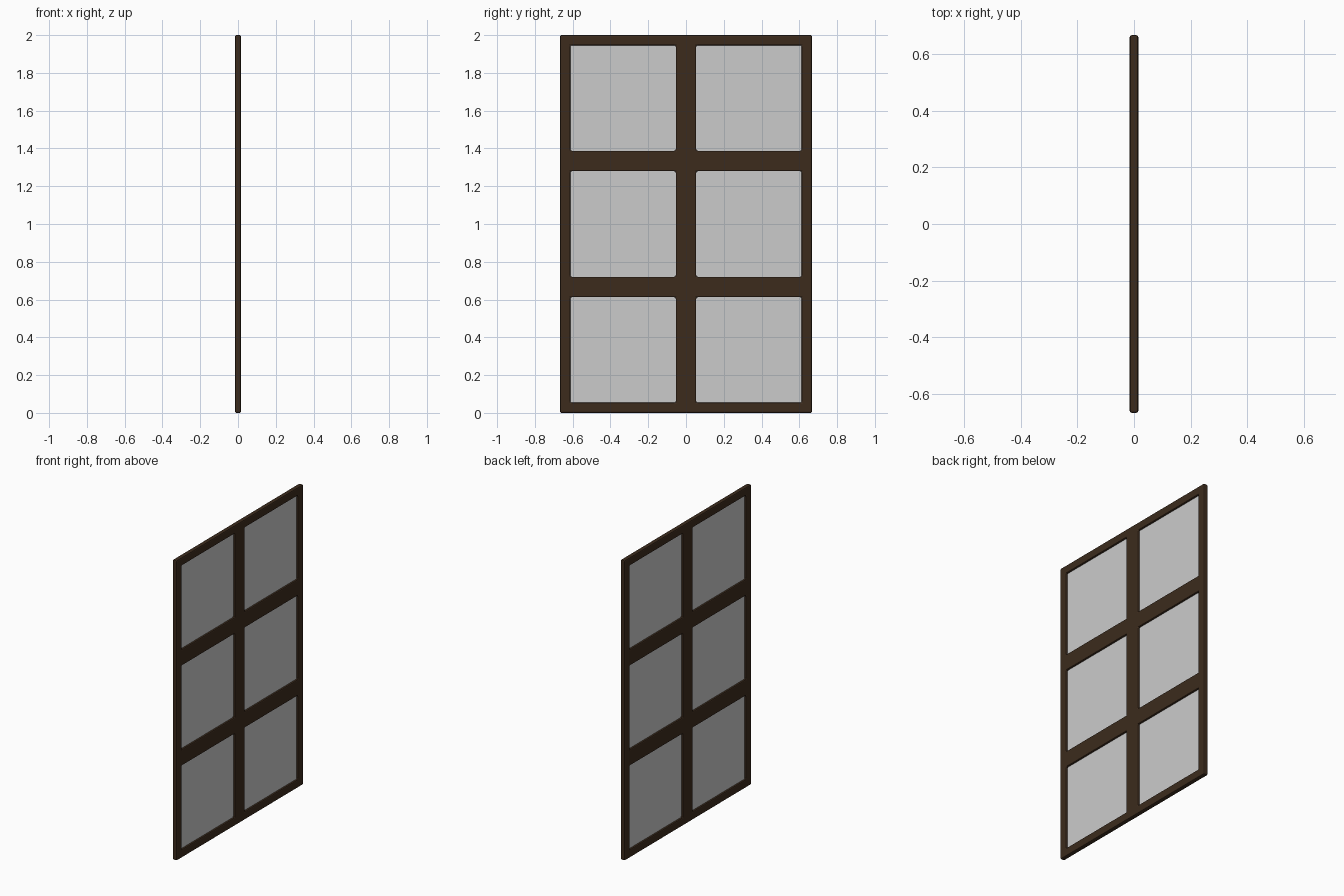
import bpy, bmesh

if "Cube" in bpy.data.objects:
    bpy.data.objects.remove(bpy.data.objects["Cube"])

T = 0.03            # frame thickness
CELL = 2 / 3        # square cell size
BAR = 0.054         # frame width around each cell


def material(name, color):
    m = bpy.data.materials.new(name)
    m.diffuse_color = color
    m.use_nodes = True
    m.node_tree.nodes["Principled BSDF"].inputs["Base Color"].default_value = m.diffuse_color
    return m


def add_object(name, bm, mat):
    me = bpy.data.meshes.new(name)
    bm.to_mesh(me)
    bm.free()
    ob = bpy.data.objects.new(name, me)
    bpy.context.collection.objects.link(ob)
    me.materials.append(mat)
    return ob


wood = material("dark_wood", (0.045, 0.024, 0.012, 1))
glass = material("glass", (0.6, 0.6, 0.6, 0.65))

# Grid lines of the frame: bar and opening edges
ys = [-CELL, -CELL + BAR, -BAR, BAR, CELL - BAR, CELL]
zs = [0] + [z for k in range(3) for z in (k * CELL + BAR, (k + 1) * CELL - BAR)] + [2]

# Lattice frame: flat grid with six openings, thickened and chamfered
bm = bmesh.new()
v = [[bm.verts.new((-T / 2, y, z)) for z in zs] for y in ys]
for i in range(len(ys) - 1):
    for j in range(len(zs) - 1):
        if not (i % 2 and j % 2):
            bm.faces.new((v[i][j], v[i][j + 1], v[i + 1][j + 1], v[i + 1][j]))
ext = bmesh.ops.extrude_face_region(bm, geom=bm.faces[:], use_keep_orig=True)
moved = [g for g in ext["geom"] if isinstance(g, bmesh.types.BMVert)]
bmesh.ops.translate(bm, verts=moved, vec=(T, 0, 0))
bmesh.ops.recalc_face_normals(bm, faces=bm.faces)
frame = add_object("window_frame", bm, wood)
bev = frame.modifiers.new("chamfer", 'BEVEL')
bev.width = 0.007
bev.segments = 2
bev.limit_method = 'ANGLE'

# Six thin panes seated in the openings
for i in (1, 3):
    for j in (1, 3, 5):
        bm = bmesh.new()
        bmesh.ops.create_cube(bm, size=1)
        h, w = zs[j + 1] - zs[j], ys[i + 1] - ys[i]
        bmesh.ops.scale(bm, verts=bm.verts, vec=(0.006, w, h))
        bmesh.ops.translate(bm, verts=bm.verts,
                            vec=(0, (ys[i] + ys[i + 1]) / 2, (zs[j] + zs[j + 1]) / 2))
        add_object(f"glass_pane_{i // 2}_{j // 2}", bm, glass)
